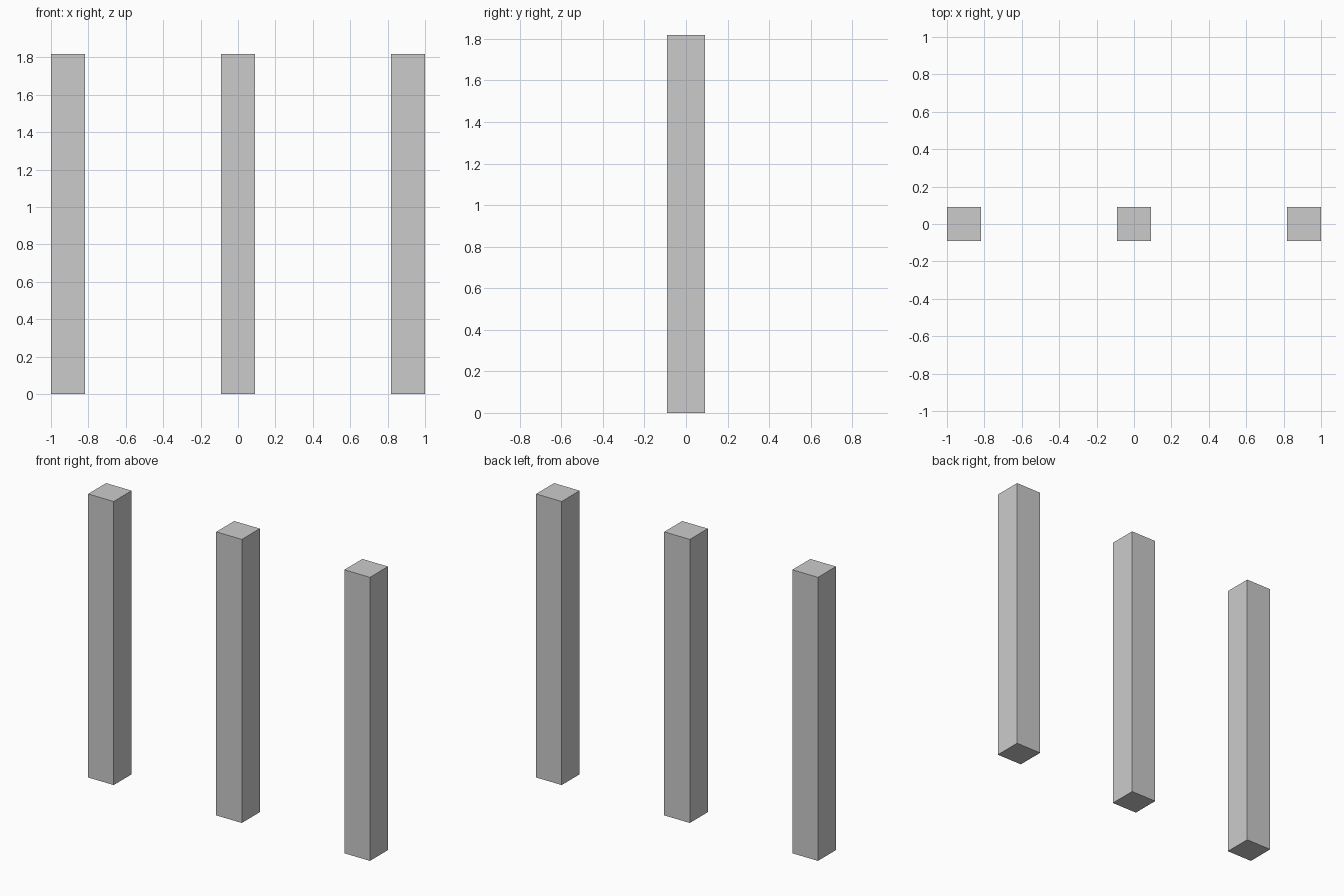
import bpy

if "Cube" in bpy.data.objects:
    bpy.data.objects.remove(bpy.data.objects["Cube"])

WIDTH = 2 / 11        # square post section
HEIGHT = 10 * WIDTH   # post height
SPACING = 5 * WIDTH   # distance between post centres


def add_post(name, x):
    bpy.ops.mesh.primitive_cube_add(size=1, location=(x, 0, HEIGHT / 2))
    post = bpy.context.object
    post.name = name
    post.scale = (WIDTH, WIDTH, HEIGHT)
    bpy.ops.object.transform_apply(location=False, rotation=False, scale=True)


# Three identical square posts in a row
for i, name in enumerate(("left_post", "middle_post", "right_post")):
    add_post(name, (i - 1) * SPACING)
